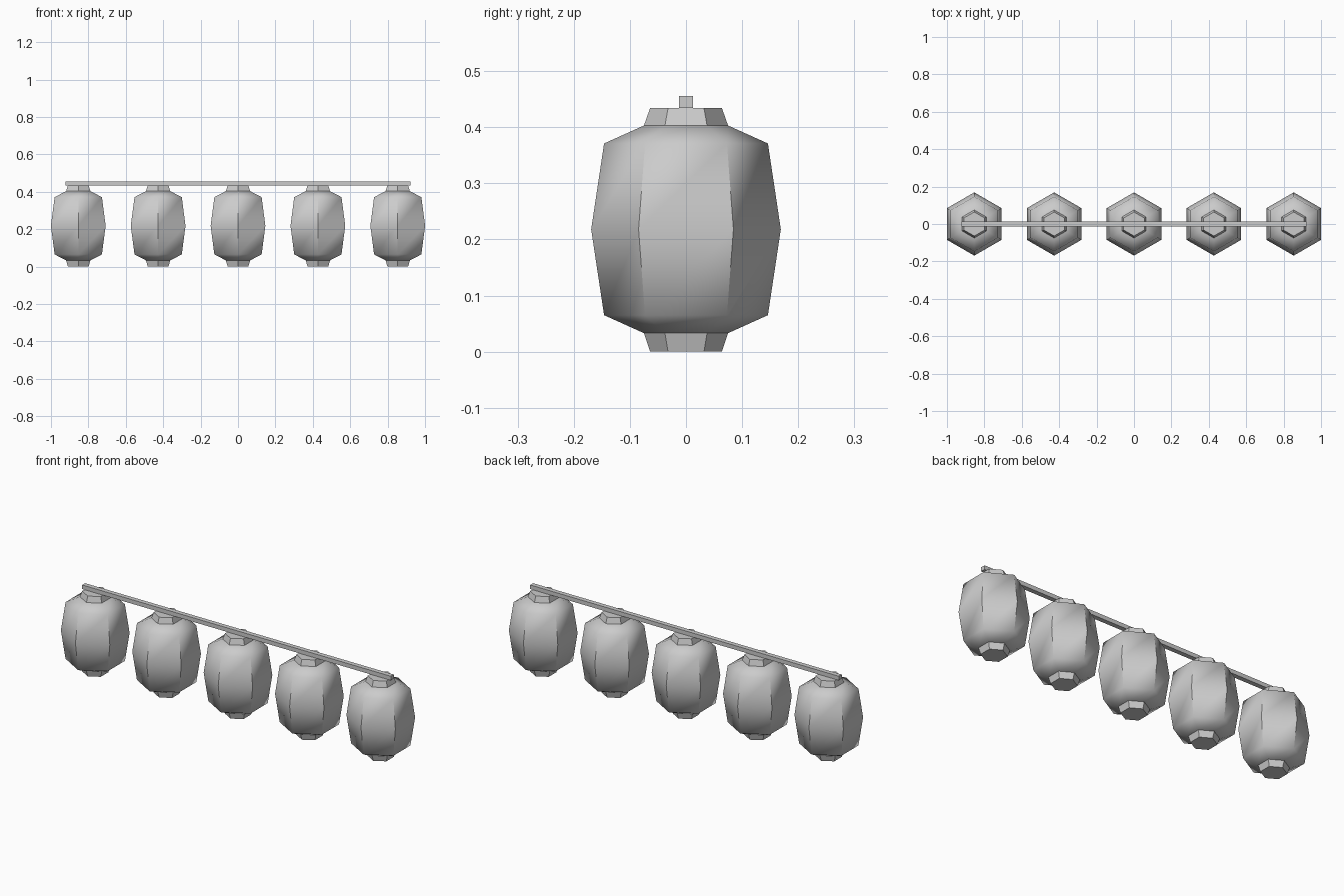
import bpy, bmesh, math

if "Cube" in bpy.data.objects:
    bpy.data.objects.remove(bpy.data.objects["Cube"], do_unlink=True)

grey = bpy.data.materials.new("light_grey")
grey.use_nodes = True
colour = (0.6, 0.6, 0.6, 1)
grey.diffuse_color = colour
grey.node_tree.nodes["Principled BSDF"].inputs["Base Color"].default_value = colour


def add_object(name, bm, x=0):
    bmesh.ops.recalc_face_normals(bm, faces=bm.faces)
    mesh = bpy.data.meshes.new(name)
    bm.to_mesh(mesh)
    bm.free()
    mesh.materials.append(grey)
    obj = bpy.data.objects.new(name, mesh)
    obj.location.x = x
    bpy.context.collection.objects.link(obj)
    return obj


def hex_loft(name, profile, x):
    """Stack six-sided rings, corners towards +y and -y, with closed ends."""
    bm = bmesh.new()
    rings = []
    for radius, z in profile:
        angles = [math.radians(90 + 60 * i) for i in range(6)]
        rings.append([bm.verts.new((radius * math.cos(a), radius * math.sin(a), z))
                      for a in angles])
    for low, high in zip(rings, rings[1:]):
        for i in range(6):
            j = (i + 1) % 6
            bm.faces.new((low[i], low[j], high[j], high[i]))
    bm.faces.new(rings[0])
    bm.faces.new(rings[-1])
    return add_object(name, bm, x)


def smooth(obj, degrees):
    bpy.ops.object.select_all(action="DESELECT")
    obj.select_set(True)
    bpy.context.view_layer.objects.active = obj
    bpy.ops.object.shade_smooth_by_angle(angle=math.radians(degrees))


body_profile = [(0.075, 0.033), (0.146, 0.065), (0.169, 0.218),
                (0.146, 0.371), (0.075, 0.403)]

# Five lanterns: rounded shade with a tapered cap at each end
for n in range(5):
    x = (n - 2) * 0.427
    smooth(hex_loft(f"lantern_shade_{n + 1}", body_profile, x), 56)
    hex_loft(f"lantern_top_cap_{n + 1}", [(0.075, 0.403), (0.064, 0.434)], x)
    hex_loft(f"lantern_bottom_cap_{n + 1}", [(0.064, 0), (0.075, 0.033)], x)

# Hanging bar across the tops
bm = bmesh.new()
bmesh.ops.create_cube(bm, size=1)
bmesh.ops.scale(bm, vec=(1.846, 0.025, 0.022), verts=bm.verts)
bmesh.ops.translate(bm, vec=(0, 0, 0.445), verts=bm.verts)
add_object("hanging_bar", bm)
